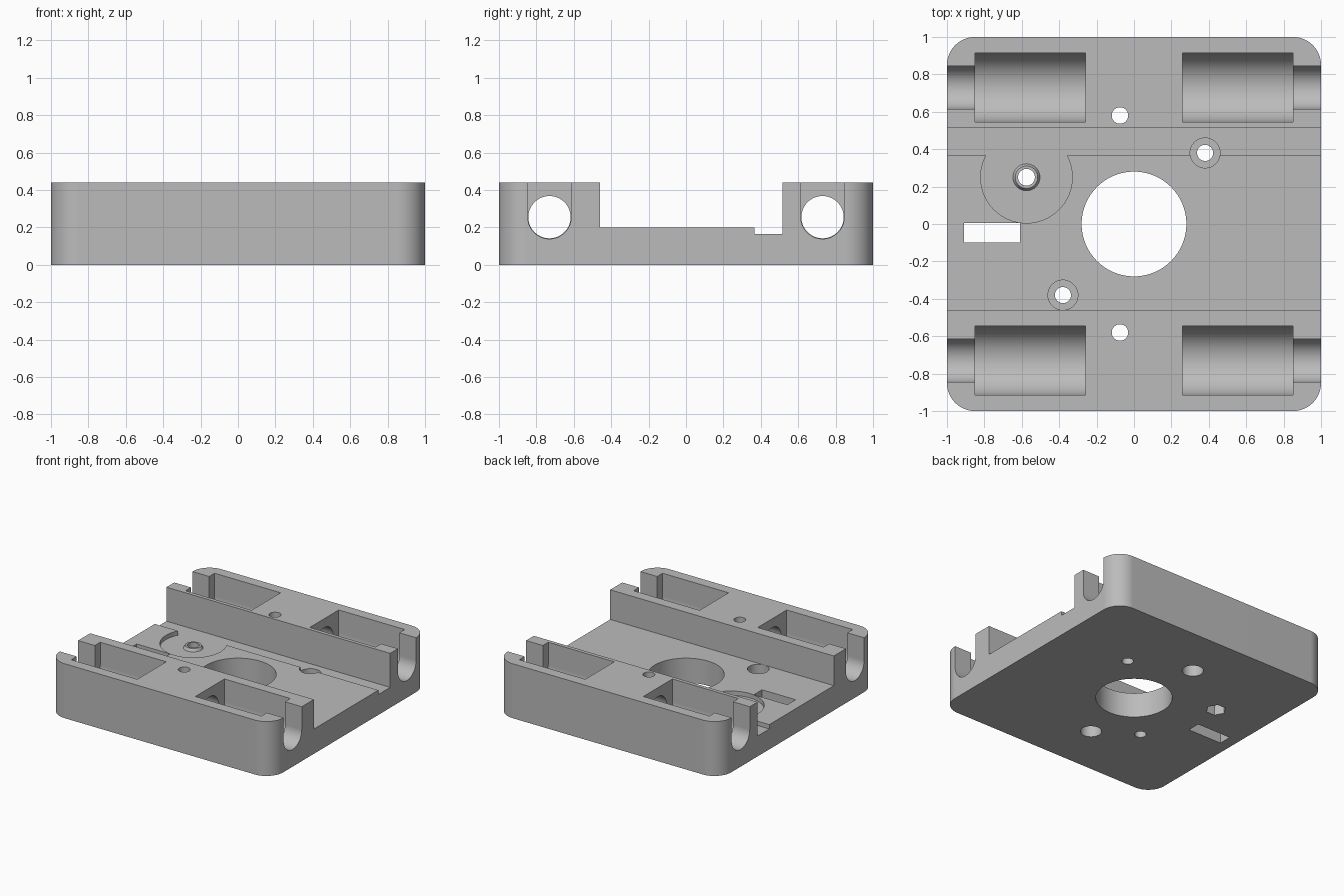
import bpy, bmesh
from math import sin, cos, pi, radians
from mathutils import Vector

if "Cube" in bpy.data.objects:
    bpy.data.objects.remove(bpy.data.objects["Cube"], do_unlink=True)

grey = bpy.data.materials.new("printed grey")
grey.use_nodes = True
grey.diffuse_color = (0.5, 0.5, 0.5, 1)
grey.node_tree.nodes["Principled BSDF"].inputs["Base Color"].default_value = (0.5, 0.5, 0.5, 1)

HEIGHT, FLOOR, GROOVE = 0.44, 0.2, 0.165
ROD_Y, ROD_Z = 0.73, 0.255
OVER = 0.1


def arc(cx, cy, r, start, end, n):
    angles = [radians(start + (end - start) * i / n) for i in range(n + 1)]
    return [(cx + r * cos(a), cy + r * sin(a)) for a in angles]


def circle(cx, cy, r, n=64):
    return arc(cx, cy, r, 0, 360, n)[:-1]


def rect(x0, y0, x1, y1):
    return [(x0, y0), (x1, y0), (x1, y1), (x0, y1)]


def prism(name, profile, lo, hi, along_x=False, taper=None):
    """Extrude a profile in xy along z, or a profile in yz along x."""
    bm = bmesh.new()
    place = (lambda p, t: (t, p[0], p[1])) if along_x else (lambda p, t: (p[0], p[1], t))
    bottom = [bm.verts.new(place(p, lo)) for p in profile]
    top = [bm.verts.new(place(p, hi)) for p in (taper or profile)]
    bm.faces.new(bottom)
    bm.faces.new(top)
    n = len(profile)
    for i in range(n):
        j = (i + 1) % n
        bm.faces.new((bottom[i], bottom[j], top[j], top[i]))
    bmesh.ops.recalc_face_normals(bm, faces=bm.faces)
    mesh = bpy.data.meshes.new(name)
    bm.to_mesh(mesh)
    bm.free()
    obj = bpy.data.objects.new(name, mesh)
    obj.data.materials.append(grey)
    bpy.context.collection.objects.link(obj)
    return obj


def activate(obj):
    bpy.ops.object.select_all(action='DESELECT')
    obj.select_set(True)
    bpy.context.view_layer.objects.active = obj


def cut(target, profile, lo, hi, along_x=False):
    cutter = prism("cutter", profile, lo, hi, along_x)
    activate(target)
    mod = target.modifiers.new("cut", 'BOOLEAN')
    mod.operation = 'DIFFERENCE'
    mod.solver = 'EXACT'
    mod.object = cutter
    bpy.ops.object.modifier_apply(modifier=mod.name)
    bpy.data.objects.remove(cutter, do_unlink=True)


def finish(obj):
    activate(obj)
    bpy.ops.object.shade_smooth_by_angle(angle=radians(30))
    obj.modifiers.new("weighted normals", 'WEIGHTED_NORMAL').keep_sharp = True


# Block with rounded vertical corners
corner = 0.15
c = 1 - corner
outline = []
for i, (sx, sy) in enumerate([(1, 1), (-1, 1), (-1, -1), (1, -1)]):
    outline += arc(sx * c, sy * c, corner, 90 * i, 90 * i + 90, 16)
body = prism("carriage_body", outline, 0, HEIGHT)

# Wide channel with a deeper belt groove along its back edge
channel = [(-0.46, FLOOR), (0.365, FLOOR), (0.365, GROOVE), (0.515, GROOVE),
           (0.515, HEIGHT + OVER), (-0.46, HEIGHT + OVER)]
cut(body, channel, -1 - OVER, 1 + OVER, along_x=True)


# Rod bores, bearing pockets and open rod slots at the ends
def trough(y, r):
    return arc(y, ROD_Z, r, 180, 360, 32) + [(y + r, HEIGHT + OVER), (y - r, HEIGHT + OVER)]


for y in (-ROD_Y, ROD_Y):
    cut(body, circle(y, ROD_Z, 0.113), -0.5, 0.5, along_x=True)
    for s in (-1, 1):
        lo, hi = sorted((s * 0.26, s * 0.85))
        cut(body, trough(y, 0.185), lo, hi, along_x=True)
        lo, hi = sorted((s * 0.7, s * (1 + OVER)))
        cut(body, trough(y, 0.116), lo, hi, along_x=True)

# Round pulley recess, with a nut trap underneath
PX, PY = -0.575, 0.25
cut(body, circle(PX, PY, 0.245), GROOVE, HEIGHT)
cut(body, circle(PX, PY, 0.075, 6), -OVER, 0.08)
cut(body, circle(PX, PY, 0.045), -OVER, HEIGHT)

# Centre opening and belt slot
cut(body, circle(0, 0, 0.28, 96), -OVER, HEIGHT)
cut(body, rect(-0.91, -0.1, -0.61, 0.005), -OVER, HEIGHT)

for s in (-1, 1):
    # Motor screw holes, counterbored from above
    cut(body, circle(s * 0.38, s * 0.38, 0.08, 48), 0.1, HEIGHT)
    cut(body, circle(s * 0.38, s * 0.38, 0.043, 48), -OVER, HEIGHT)
    # Rail screw holes, counterbored from below
    cut(body, circle(-0.075, s * 0.58, 0.078, 48), -OVER, 0.1)
    cut(body, circle(-0.075, s * 0.58, 0.044, 48), -OVER, HEIGHT + OVER)
finish(body)

# Tapered boss around the pulley screw hole
boss = prism("pulley_boss", circle(PX, PY, 0.075), GROOVE - 0.005, GROOVE + 0.022,
             taper=circle(PX, PY, 0.06))
cut(boss, circle(PX, PY, 0.045), 0, HEIGHT)
finish(boss)
